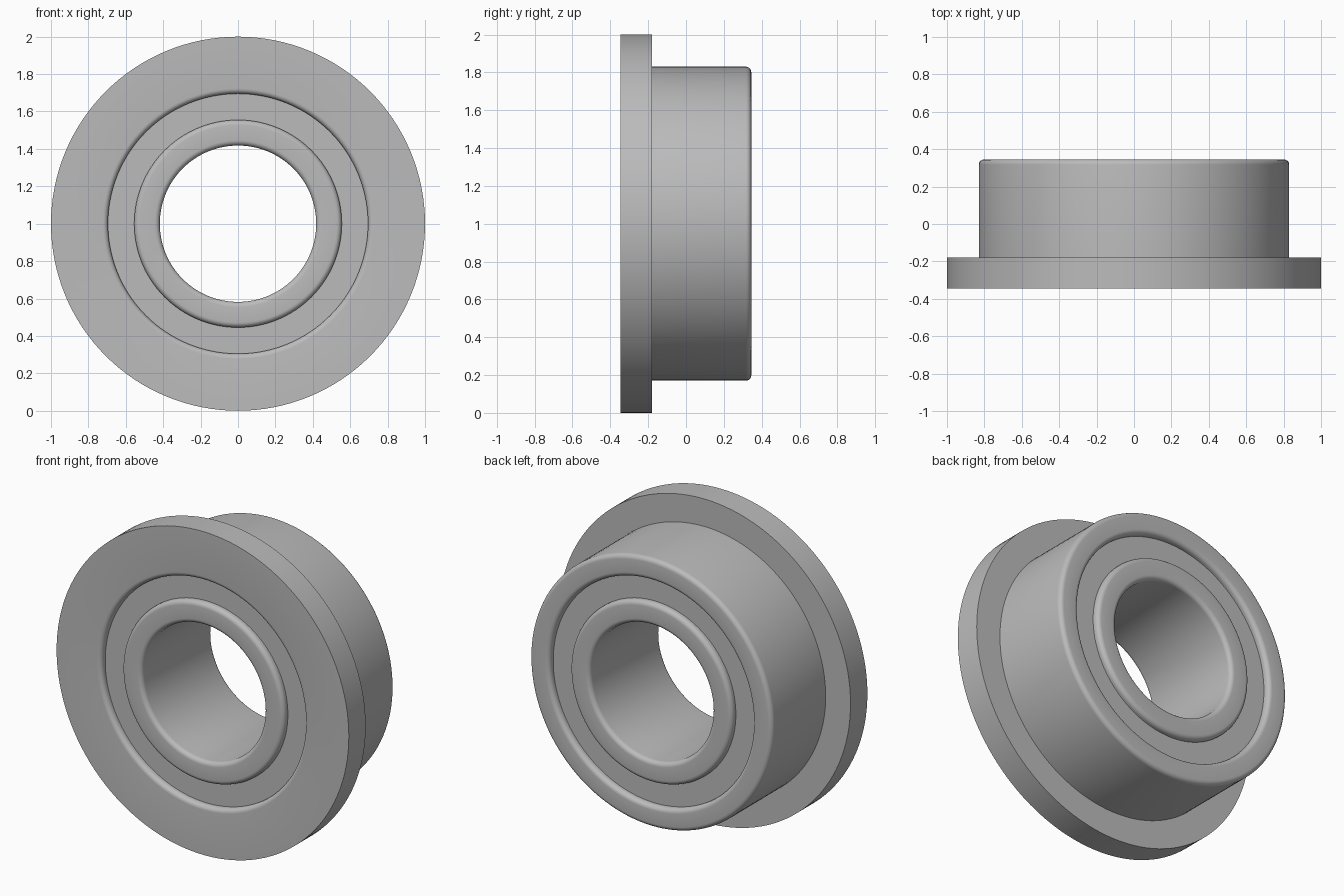
import bpy, bmesh, math
from mathutils import Vector

cube = bpy.data.objects.get("Cube")
if cube:
    bpy.data.objects.remove(cube, do_unlink=True)

STEPS = 128      # segments around the axis
ARC = 6          # segments in each rounded edge
HALF = 0.345     # half of the bearing width
FILLET = 0.028

steel = bpy.data.materials.new("steel grey")
steel.use_nodes = True
grey = (0.5, 0.5, 0.5, 1)
steel.diffuse_color = grey
steel.node_tree.nodes["Principled BSDF"].inputs["Base Color"].default_value = grey


def rounded(corners):
    """Turn (radius, y, fillet) right-angle corners into profile points."""
    points = []
    for i, (r, y, f) in enumerate(corners):
        p = Vector((r, y))
        if not f:
            points.append(p)
            continue
        before = (Vector(corners[i - 1][:2]) - p).normalized() * f
        after = (Vector(corners[(i + 1) % len(corners)][:2]) - p).normalized() * f
        centre = p + before + after
        for k in range(ARC + 1):
            a = math.pi / 2 * k / ARC
            points.append(centre - after * math.cos(a) - before * math.sin(a))
    return points


def revolve(name, corners):
    """Revolve a closed profile about the front-to-back axis."""
    profile = rounded(corners)
    bm = bmesh.new()
    rings = []
    for s in range(STEPS):
        a = 2 * math.pi * s / STEPS
        rings.append([bm.verts.new((p.x * math.sin(a), p.y, p.x * math.cos(a)))
                      for p in profile])
    n = len(profile)
    for s in range(STEPS):
        here, there = rings[s], rings[(s + 1) % STEPS]
        for k in range(n):
            j = (k + 1) % n
            bm.faces.new((here[k], here[j], there[j], there[k]))
    bmesh.ops.recalc_face_normals(bm, faces=bm.faces)
    mesh = bpy.data.meshes.new(name)
    bm.to_mesh(mesh)
    bm.free()
    mesh.materials.append(steel)
    obj = bpy.data.objects.new(name, mesh)
    obj.location.z = 1
    bpy.context.collection.objects.link(obj)
    bpy.ops.object.select_all(action="DESELECT")
    obj.select_set(True)
    bpy.context.view_layer.objects.active = obj
    bpy.ops.object.shade_smooth_by_angle(angle=math.radians(30))
    return obj


# Outer ring with the front flange
revolve("outer_ring", [
    (0.695, -HALF, FILLET), (1, -HALF, 0), (1, -0.18, 0),
    (0.83, -0.18, 0), (0.83, HALF, FILLET), (0.695, HALF, FILLET)])

# Inner ring with the through bore
revolve("inner_ring", [
    (0.418, -HALF, FILLET), (0.555, -HALF, FILLET),
    (0.555, HALF, FILLET), (0.418, HALF, FILLET)])

# Recessed shield closing the gap on both sides
SHIELD = HALF - 0.04
revolve("shield", [
    (0.55, -SHIELD, 0), (0.70, -SHIELD, 0), (0.70, SHIELD, 0), (0.55, SHIELD, 0)])
